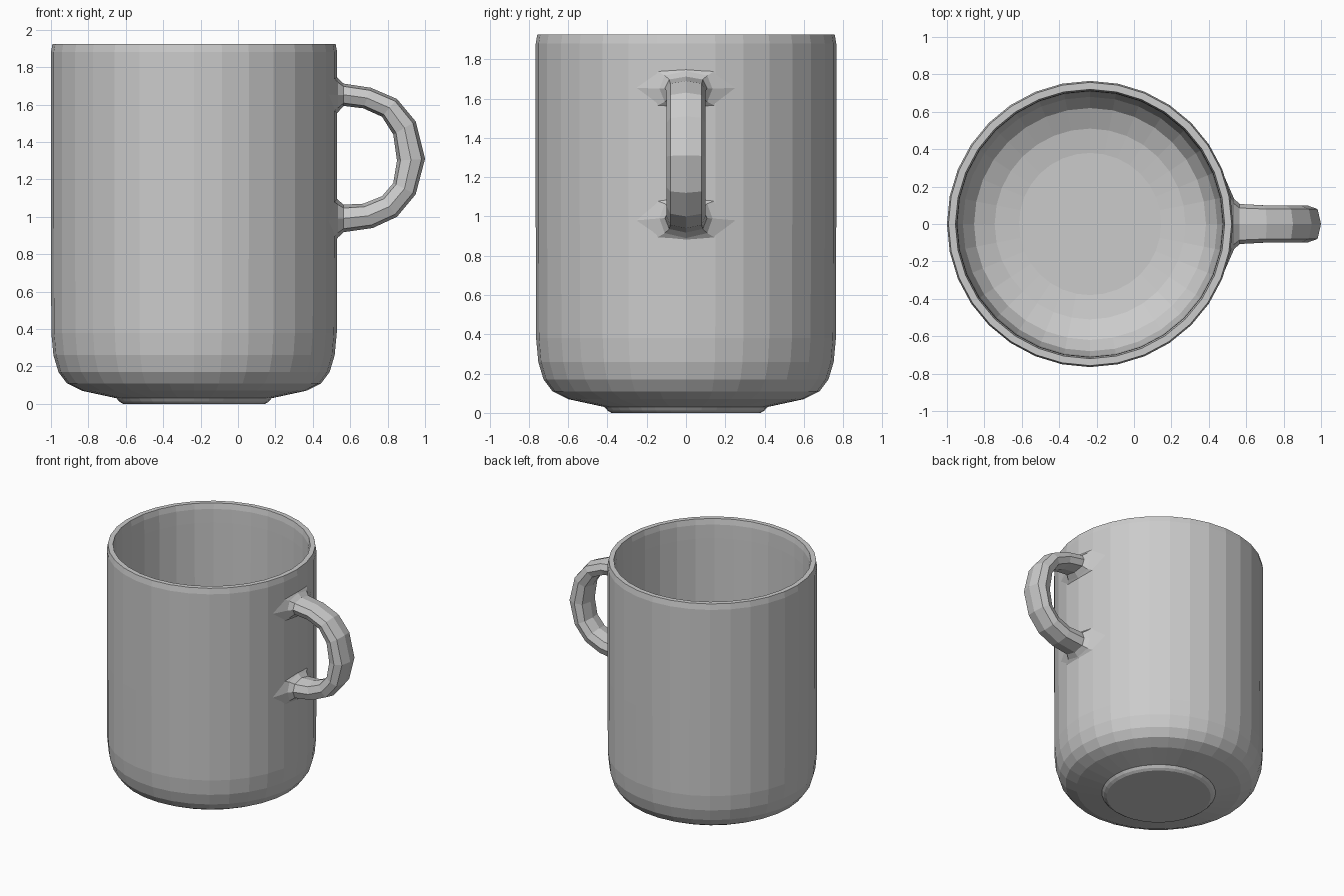
import bpy, bmesh, math

CX, SIDES = -0.235, 32


def make_object(name, rings, cap_first=True, cap_last=True):
    """Skin a list of vertex rings into a closed flat-shaded mesh."""
    bm = bmesh.new()
    loops = [[bm.verts.new(p) for p in ring] for ring in rings]
    n = len(loops[0])
    for a, b in zip(loops, loops[1:]):
        for i in range(n):
            j = (i + 1) % n
            bm.faces.new((a[i], a[j], b[j], b[i]))
    if cap_first:
        bm.faces.new(loops[0][::-1])
    if cap_last:
        bm.faces.new(loops[-1])
    bmesh.ops.recalc_face_normals(bm, faces=bm.faces)
    mesh = bpy.data.meshes.new(name)
    bm.to_mesh(mesh)
    bm.free()
    obj = bpy.data.objects.new(name, mesh)
    bpy.context.collection.objects.link(obj)
    return obj


# Mug body: outer wall, rim, inner wall and floor as one turned profile (r, z)
profile = [
    (0.38, 0.0), (0.40, 0.012), (0.415, 0.03), (0.60, 0.07), (0.68, 0.11),
    (0.725, 0.17), (0.752, 0.26), (0.763, 0.38), (0.765, 1.0), (0.765, 1.88),
    (0.757, 1.925), (0.72, 1.925), (0.712, 1.88), (0.71, 1.77), (0.705, 0.38),
    (0.68, 0.25), (0.62, 0.17), (0.51, 0.12), (0.38, 0.10),
]
angles = [2 * math.pi * i / SIDES for i in range(SIDES)]
make_object("mug_body", [[(CX + r * math.cos(a), r * math.sin(a), z) for a in angles]
                         for r, z in profile])

# Handle: outer edge point, inner edge point (x, z) and half width per section
sections = [
    (0.485, 1.81, 0.485, 1.50, 0.25), (0.535, 1.74, 0.535, 1.56, 0.135),
    (0.565, 1.712, 0.565, 1.593, 0.107), (0.71, 1.69, 0.67, 1.58, 0.10),
    (0.85, 1.63, 0.77, 1.535, 0.10), (0.95, 1.51, 0.83, 1.44, 0.10),
    (1.0, 1.31, 0.85, 1.30, 0.10), (0.95, 1.12, 0.83, 1.18, 0.10),
    (0.85, 1.0, 0.77, 1.11, 0.10), (0.72, 0.94, 0.67, 1.07, 0.10),
    (0.565, 0.918, 0.565, 1.065, 0.107), (0.535, 0.89, 0.535, 1.09, 0.135),
    (0.485, 0.82, 0.485, 1.14, 0.25),
]
# Eight-sided cross-section: (sideways, in-to-out) factors
cross = [(0, 1), (0.8, 0.75), (1, 0), (0.8, -0.75),
         (0, -1), (-0.8, -0.75), (-1, 0), (-0.8, 0.75)]
rings = []
for ox, oz, ix, iz, w in sections:
    mx, mz, dx, dz = (ox + ix) / 2, (oz + iz) / 2, (ox - ix) / 2, (oz - iz) / 2
    rings.append([(mx + dx * v, w * u, mz + dz * v) for u, v in cross])
make_object("handle", rings)
